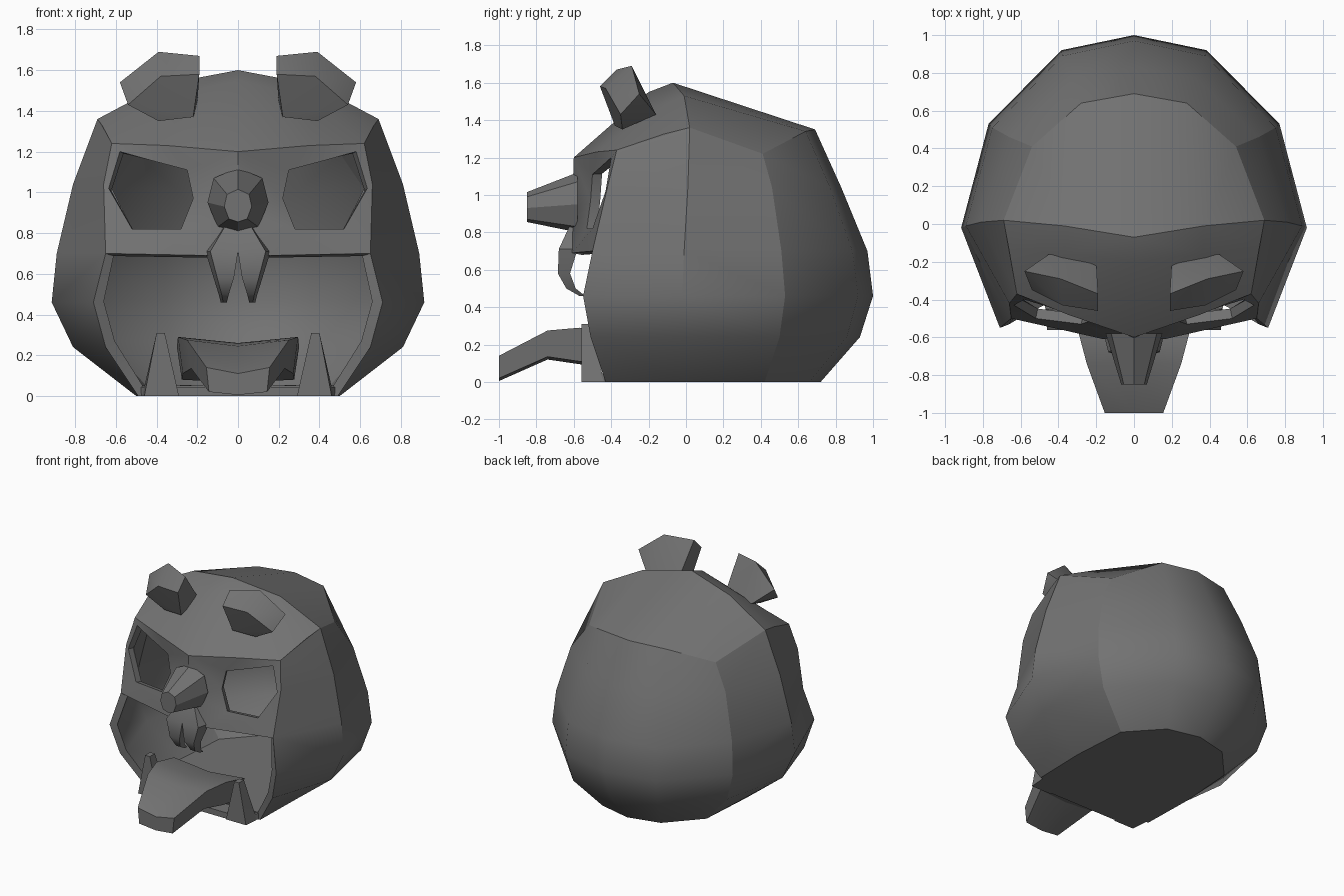
import bpy, bmesh
from mathutils import Vector

if "Cube" in bpy.data.objects:
    bpy.data.objects.remove(bpy.data.objects["Cube"])

# Dark grey used for every part
grey = bpy.data.materials.new("dark_grey")
grey.diffuse_color = (0.17, 0.17, 0.17, 1)
grey.use_nodes = True
grey.node_tree.nodes["Principled BSDF"].inputs["Base Color"].default_value = grey.diffuse_color


def finish(name, bm, mirror=True, thickness=0, angle=0.5, creases=()):
    """Turn a bmesh into an object, mirror it, thicken it and set its shading."""
    bmesh.ops.remove_doubles(bm, verts=bm.verts, dist=0.0005)
    bmesh.ops.recalc_face_normals(bm, faces=bm.faces)
    for line in creases:  # edges running along these point lines stay sharp
        for p, q in zip(line, line[1:]):
            for e in bm.edges:
                a, b = (v.co for v in e.verts)
                if min((a - Vector(p)).length + (b - Vector(q)).length,
                       (b - Vector(p)).length + (a - Vector(q)).length) < 0.002:
                    e.smooth = False
    me = bpy.data.meshes.new(name)
    bm.to_mesh(me)
    bm.free()
    me.materials.append(grey)
    ob = bpy.data.objects.new(name, me)
    bpy.context.collection.objects.link(ob)
    if mirror:
        m = ob.modifiers.new("mirror", 'MIRROR')
        m.use_mirror_merge = True
        m.merge_threshold = 0.0005
    if thickness:
        s = ob.modifiers.new("thickness", 'SOLIDIFY')
        s.thickness = thickness
        s.offset = -1
    bpy.ops.object.select_all(action='DESELECT')
    ob.select_set(True)
    bpy.context.view_layer.objects.active = ob
    bpy.ops.object.convert(target='MESH')
    bpy.ops.object.shade_smooth_by_angle(angle=angle, keep_sharp_edges=True)
    return ob


def face(bm, *pts):
    bm.faces.new([bm.verts.new(p) for p in pts])


def bridge(bm, a, b, closed=False):
    n = len(a)
    for i in range(n if closed else n - 1):
        j = (i + 1) % n
        face(bm, a[i], a[j], b[j], b[i])


def loft(name, loops, mirror=True, angle=0.5):
    bm = bmesh.new()
    for a, b in zip(loops, loops[1:]):
        bridge(bm, a, b, True)
    face(bm, *loops[0])
    face(bm, *loops[-1])
    return finish(name, bm, mirror, angle=angle)


def hull(name, pts, angle=0.3):
    bm = bmesh.new()
    for p in pts:
        bm.verts.new(p)
    bmesh.ops.convex_hull(bm, input=bm.verts)
    return finish(name, bm, True, angle=angle)


# Head shell: half rings from back centre round to the front edge (z, then x,y pairs)
rings = [
    (0.00, (0, .72), (.25, .66), (.47, .42), (.50, -.02), (.49, -.43)),
    (0.24, (0, .93), (.36, .86), (.70, .50), (.81, -.02), (.65, -.51)),
    (0.46, (0, 1.0), (.385, .92), (.77, .53), (.915, -.02), (.71, -.55)),
    (0.70, (0, .97), (.38, .89), (.75, .51), (.89, -.01), (.65, -.50)),
    (1.04, (0, .83), (.33, .77), (.66, .46), (.81, .01), (.66, -.42)),
]
rows = [[(x, y, z) for x, y in pts] for z, *pts in rings]
top = [(0, .69, 1.35), (.28, .64, 1.34), (.54, .41, 1.22), (.69, .02, 1.36), (.62, -.37, 1.24)]
rows.append(top)
bm = bmesh.new()
for a, b in zip(rows, rows[1:]):
    bridge(bm, a, b)
face(bm, *rows[0], (0, -.43, 0))

# Crown and forehead
c0, c1, c2 = (0, -.07, 1.6), (.37, -.01, 1.53), top[3]
b0, b1, b2 = (0, -.60, 1.20), (.35, -.48, 1.23), top[4]
mid = [(0, -.20, 1.55), (.36, -.16, 1.47), (.665, -.12, 1.325)]
face(bm, c0, c1, top[1], top[0])
face(bm, c1, c2, top[2], top[1])
bridge(bm, [c0, c1, c2], mid)
bridge(bm, mid, [b0, b1, b2])
face(bm, c2, mid[2], b2)

# Face panel around the eye opening
outer = [b2, b1, b0, (0, -.61, .90), (.16, -.61, .69), rows[3][4], rows[4][4]]
eye = [(.58, -.40, 1.20), (.42, -.45, 1.155), (.25, -.50, 1.11), (.22, -.51, .97),
       (.28, -.53, .82), (.52, -.50, .82), (.635, -.43, 1.02)]
bridge(bm, outer, eye, True)
face(bm, (0, -.61, .90), (.16, -.61, .69), (0, -.61, .70))
creases = [top, [c0, c1, c2]] + [[r[k] for r in rows] for k in (2, 4)]
creases.append([r[3] for r in rows[3:]])
finish("head_shell", bm, True, 0.055, 0.62, creases)

# Lower jaw strip closing the bottom front, with cut corners
jaw = [(-.48, -.42), (-.41, -.55), (.41, -.55), (.48, -.42)]
loft("lower_jaw", [[(x, y, z) for x, y in jaw] for z in (0, .045)], False)

# Snout: tapered octagonal stub
half = [(0, 1.12), (.12, 1.07), (.15, .95), (.10, .83), (0, .80)]
ring = half + [(-x, z) for x, z in half[-2:0:-1]]
base = [(x, -.58, z) for x, z in ring]
tip = [(x * .45, -.85, .93 + (z - .95) * .5) for x, z in ring]
loft("snout", [base, tip], False, 0.3)

# Curved upper fangs: inner x, outer x, back y, front y, z
fang = [(0, .07, -.55, -.62, .84), (0, .16, -.58, -.68, .71),
        (.02, .12, -.62, -.685, .58), (.045, .095, -.59, -.64, .50), (.055, .085, -.54, -.57, .46)]
loft("upper_fangs", [[(a, yb, z), (b, yb, z), (b * .85, yf, z), (a, yf, z)]
                     for a, b, yb, yf, z in fang], angle=0.7)

# Lower tusks
hull("lower_tusks", [(.29, -.56, 0), (.46, -.56, 0), (.29, -.44, 0), (.47, -.44, 0)] +
     [(x, y, .31) for x in (.36, .40) for y in (-.56, -.50)])

# Tongue: y, half width, top z, bottom z, with a shallow central groove
tongue = [(-.35, .30, .24, .08), (-.57, .295, .29, .11), (-.74, .25, .275, .135), (-1.0, .155, .14, .02)]
loft("tongue", [[(-w, y, t), (0, y, t - .03), (w, y, t), (w * .92, y, b), (0, y, b - .015), (-w * .92, y, b)]
                for y, w, t, b in tongue], False, 0.4)

# Blocky ears
hull("ears", [(.58, -.25, 1.54), (.39, -.29, 1.69), (.19, -.37, 1.67), (.19, -.46, 1.58),
              (.38, -.43, 1.57), (.54, -.35, 1.43), (.39, -.34, 1.35), (.22, -.38, 1.37),
              (.45, -.16, 1.43), (.20, -.19, 1.43)], 0.5)
